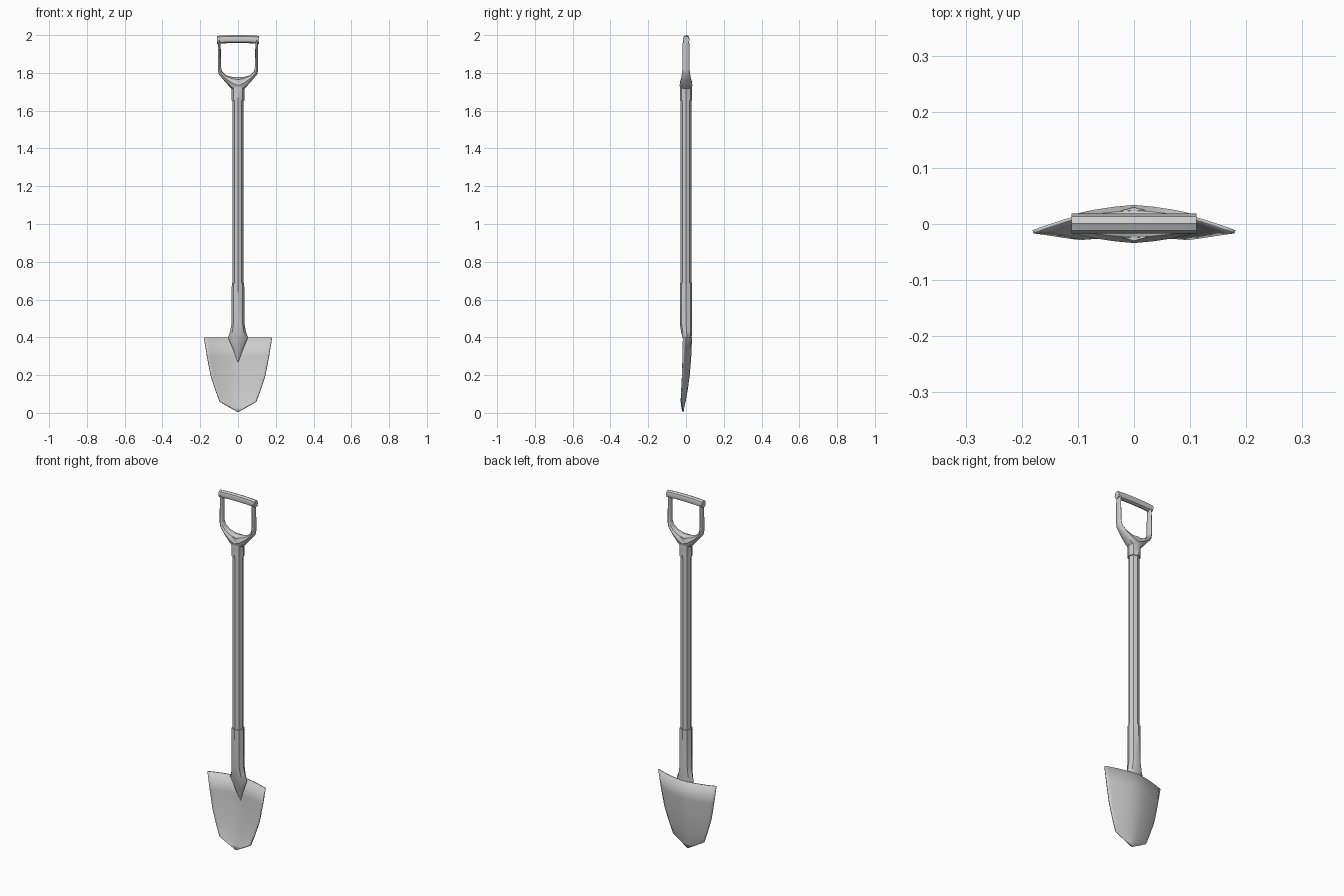
import bpy, bmesh
from math import sin, cos, pi
from mathutils import Vector

if "Cube" in bpy.data.objects:
    bpy.data.objects.remove(bpy.data.objects["Cube"])

SIDES = 8


def finish(name, bm, angle=0.7):
    bmesh.ops.remove_doubles(bm, verts=bm.verts, dist=0.0002)
    bmesh.ops.recalc_face_normals(bm, faces=bm.faces)
    me = bpy.data.meshes.new(name)
    bm.to_mesh(me)
    bm.free()
    ob = bpy.data.objects.new(name, me)
    bpy.context.collection.objects.link(ob)
    bpy.ops.object.select_all(action='DESELECT')
    bpy.context.view_layer.objects.active = ob
    ob.select_set(True)
    bpy.ops.object.shade_smooth_by_angle(angle=angle)
    return ob


def loft(name, rings):
    """Skin a list of (centre, half-axis u, half-axis v) elliptical rings."""
    bm = bmesh.new()
    rows = []
    for c, u, v in rings:
        c, u, v = Vector(c), Vector(u), Vector(v)
        rows.append([bm.verts.new(c + u * cos(2 * pi * i / SIDES) + v * sin(2 * pi * i / SIDES))
                     for i in range(SIDES)])
    for a, b in zip(rows, rows[1:]):
        for i in range(SIDES):
            j = (i + 1) % SIDES
            bm.faces.new((a[i], a[j], b[j], b[i]))
    bm.faces.new(rows[0])
    bm.faces.new(rows[-1])
    return finish(name, bm)


def upright(z, rx, y0, y1):
    return (0, (y0 + y1) / 2, z), (rx, 0, 0), (0, (y1 - y0) / 2, 0)


# Long shaft
loft("shaft", [upright(z, 0.028, -0.028, 0.028) for z in (0.6, 1.7)])

# Socket flaring into the blade and tapering to a point on its front
loft("socket", [upright(*r) for r in (
    (0.688, 0.033, -0.033, 0.033), (0.475, 0.034, -0.033, 0.033),
    (0.43, 0.042, -0.026, 0.032), (0.40, 0.053, -0.019, 0.030),
    (0.34, 0.028, -0.002, 0.028), (0.27, 0.002, 0.018, 0.023))])

# Handle collar
loft("handle_collar", [upright(1.655, 0.034, -0.033, 0.033),
                       upright(1.715, 0.034, -0.033, 0.033),
                       upright(1.765, 0.045, -0.03, 0.03)])

# Yoke and two arms: inner xz, outer xz, half depth, swept side to side
half = [((0, 1.777), (0, 1.69), 0.034),
        ((0.03, 1.778), (0.036, 1.717), 0.031),
        ((0.062, 1.787), (0.072, 1.757), 0.026),
        ((0.083, 1.806), (0.102, 1.793), 0.021),
        ((0.090, 1.83), (0.107, 1.815), 0.019),
        ((0.092, 1.975), (0.107, 1.975), 0.017)]
sections = [((-a, b), (-c, d), h) for (a, b), (c, d), h in half[:0:-1]] + half
loft("handle_yoke", [(((i[0] + o[0]) / 2, 0, (i[1] + o[1]) / 2),
                      ((i[0] - o[0]) / 2, 0, (i[1] - o[1]) / 2), (0, h, 0))
                     for i, o, h in sections])

# Gently arched grip bar
loft("grip_bar", [((x, 0.001, z), (0, 0.018, 0), (0, 0, 0.021)) for x, z in
                  ((-0.111, 1.975), (-0.06, 1.978), (0, 1.979), (0.06, 1.978), (0.111, 1.975))])

# Dished blade: height, half width, centre y, edge y
profile = [(0.40, 0.180, 0.029, -0.014), (0.30, 0.164, 0.025, -0.016),
           (0.20, 0.145, 0.017, -0.019), (0.12, 0.119, 0.006, -0.023),
           (0.06, 0.097, -0.005, -0.026), (0.03, 0.045, -0.012, -0.022),
           (0.004, 0.0, -0.016, -0.016)]
cols = [-1, -0.9, -0.7, -0.5, -0.25, 0, 0.25, 0.5, 0.7, 0.9, 1]
bm = bmesh.new()
grid = [[bm.verts.new((w * t, e + (c - e) * (1 - abs(t) ** 1.6), z)) for t in cols]
        for z, w, c, e in profile]
for a, b in zip(grid, grid[1:]):
    for i in range(len(cols) - 1):
        bm.faces.new((a[i], a[i + 1], b[i + 1], b[i]))
blade = finish("blade", bm)
mod = blade.modifiers.new("thickness", 'SOLIDIFY')
mod.thickness = 0.006
mod.offset = 0
